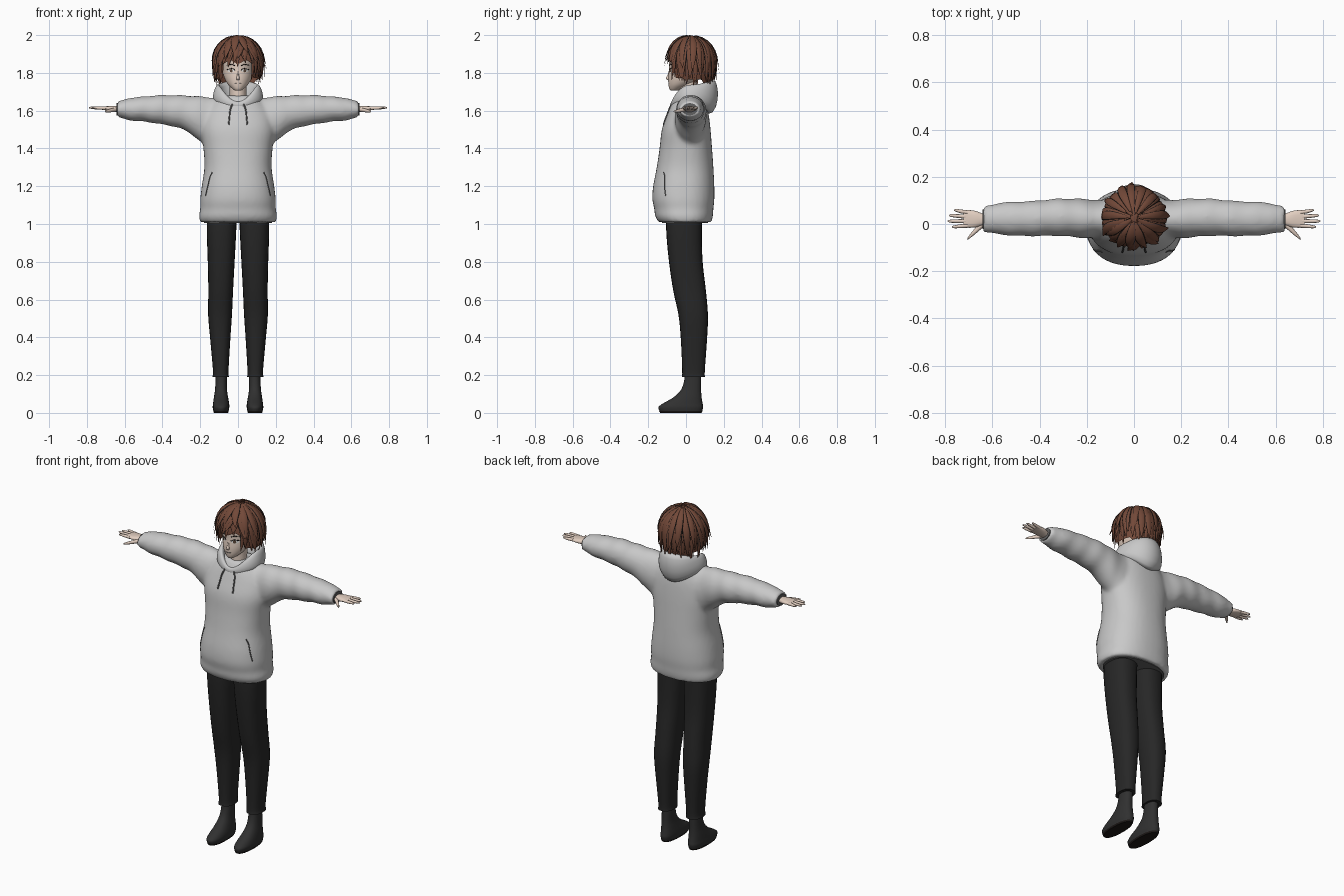
import bpy, bmesh, random
from math import sin, cos, pi, copysign
from mathutils import Vector
from mathutils.bvhtree import BVHTree

random.seed(4)
if "Cube" in bpy.data.objects:
    bpy.data.objects.remove(bpy.data.objects["Cube"])


def material(name, r, g, b):
    m = bpy.data.materials.new(name)
    m.use_nodes = True
    m.diffuse_color = (r, g, b, 1)
    bsdf = m.node_tree.nodes["Principled BSDF"]
    bsdf.inputs["Base Color"].default_value = (r, g, b, 1)
    bsdf.inputs["Roughness"].default_value = 0.9
    return m


GREY = material("light grey cotton", .58, .58, .58)
SHADE = material("dark grey lining", .12, .12, .12)
BLACK = material("black trousers", .02, .02, .02)
SHOE = material("charcoal shoe", .03, .03, .03)
SKIN = material("pale skin", .76, .62, .53)
HAIR = material("brown hair", .17, .066, .04)
INK = material("near black line", .012, .009, .008)
WHITE = material("eye white", .8, .8, .78)
IRIS = material("brown iris", .1, .06, .04)


def finish(bm, name, mats, mirror=False, angle=0.9):
    bmesh.ops.recalc_face_normals(bm, faces=bm.faces)
    mesh = bpy.data.meshes.new(name)
    bm.to_mesh(mesh)
    bm.free()
    ob = bpy.data.objects.new(name, mesh)
    bpy.context.collection.objects.link(ob)
    for m in mats:
        mesh.materials.append(m)
    bpy.ops.object.select_all(action='DESELECT')
    ob.select_set(True)
    bpy.context.view_layer.objects.active = ob
    bpy.ops.object.shade_smooth_by_angle(angle=angle)
    if mirror:
        ob.modifiers.new("mirror", 'MIRROR').use_mirror_merge = False
    return ob


def resample(rows, k=4):
    """Smooth curve through the given rows of numbers."""
    out = []
    for i in range(len(rows) - 1):
        a, b, c, d = (rows[max(0, min(len(rows) - 1, i + j))] for j in (-1, 0, 1, 2))
        for s in range(k):
            t = s / k
            out.append([q + .5 * t * (r - p + t * (2*p - 5*q + 4*r - e + t * (3*(q - r) + e - p)))
                        for p, q, r, e in zip(a, b, c, d)])
    return out + [list(rows[-1])]


def bridge(bm, rings, closed=True, mat=lambda i: 0):
    n = len(rings[0])
    for lo, hi in zip(rings, rings[1:]):
        for i in range(n if closed else n - 1):
            j = (i + 1) % n
            bm.faces.new((lo[i], lo[j], hi[j], hi[i])).material_index = mat(i)


def loft(bm, rows, axis='z', n=24, power=2.0, flip=1, ripple=0):
    """Rows are (position, low u, high u, low v, high v)."""
    rings = []
    for t, u0, u1, v0, v1 in resample(rows):
        ring = []
        for i in range(n):
            a = 2 * pi * i / n
            k = 1 + ripple * sin(t * 62 + 1.5 * sin(a))
            u = (u0 + u1) / 2 + (u1 - u0) / 2 * k * copysign(abs(cos(a)) ** (2 / power), cos(a))
            v = (v0 + v1) / 2 + (v1 - v0) / 2 * k * copysign(abs(sin(a)) ** (2 / power), sin(a))
            ring.append(bm.verts.new((u, v, t) if axis == 'z' else (flip * t, u, v)))
        rings.append(ring)
    bridge(bm, rings)
    bm.faces.new(rings[0])
    bm.faces.new(rings[-1])


def part(name, rows, mat, mirror=False, **kw):
    bm = bmesh.new()
    loft(bm, rows, **kw)
    return finish(bm, name, [mat], mirror)


def sym(rows):
    return [(z, -w, w, f, b) for z, w, f, b in rows]


# Hoodie body and sleeves fused into one garment
bm = bmesh.new()
loft(bm, sym([(1.01, .2, -.145, .135), (1.04, .207, -.163, .142), (1.08, .2, -.168, .145),
              (1.13, .2, -.178, .15), (1.2, .192, -.174, .15), (1.3, .178, -.155, .145),
              (1.4, .183, -.14, .138), (1.5, .195, -.128, .13), (1.58, .18, -.1, .12),
              (1.64, .14, -.075, .105), (1.68, .09, -.05, .09)]), n=40, power=2.3)
for side in (1, -1):
    loft(bm, [(.05, -.05, .09, 1.48, 1.65), (.13, -.06, .1, 1.4, 1.67), (.2, -.06, .105, 1.435, 1.675),
              (.26, -.055, .108, 1.485, 1.68), (.33, -.05, .107, 1.513, 1.682), (.42, -.052, .098, 1.53, 1.682),
              (.5, -.05, .095, 1.542, 1.675), (.57, -.045, .09, 1.548, 1.668), (.61, -.037, .08, 1.558, 1.655),
              (.638, -.035, .075, 1.565, 1.65)], axis='x', n=32, flip=side, ripple=.025)
hoodie = finish(bm, "hoodie", [GREY])
remesh = hoodie.modifiers.new("fuse", 'REMESH')
remesh.mode = 'VOXEL'
remesh.voxel_size = .011
remesh.use_smooth_shade = True
soft = hoodie.modifiers.new("soften", 'SMOOTH')
soft.iterations = 5

# Dark openings at the cuffs and hem
part("cuff_opening", [(.62, -.022, .062, 1.575, 1.64), (.642, -.022, .062, 1.575, 1.64)], SHADE, True, axis='x')
part("hem_opening", sym([(1.006, .18, -.127, .117), (1.03, .18, -.127, .117)]), SHADE, n=40, power=2.3)

# Hood lying open behind the neck: one profile blended from front to side to back
front = [(.085, 1.6), (.105, 1.615), (.103, 1.64), (.092, 1.65), (.075, 1.64), (.068, 1.6)]
flank = [(.13, 1.63), (.138, 1.675), (.122, 1.725), (.108, 1.742), (.092, 1.73), (.08, 1.65)]
back = [(.1, 1.56), (.145, 1.615), (.155, 1.7), (.137, 1.772), (.11, 1.76), (.05, 1.64)]
bm = bmesh.new()
rings = []
for i in range(32):
    a = 2 * pi * i / 32
    w = cos(a) ** 2
    end = front if cos(a) > 0 else back
    ring = []
    for (r0, z0), (r1, z1) in zip(end, flank):
        r, z = r0 * w + r1 * (1 - w), z0 * w + z1 * (1 - w)
        ring.append(bm.verts.new((r * sin(a), .02 - r * cos(a), z)))
    rings.append(ring)
bridge(bm, rings + rings[:1])
hood = finish(bm, "hood", [GREY], angle=3)
hood.modifiers.new("round", 'SUBSURF').levels = 1

# Trousers and shoes
part("trouser_leg", [(.19, .048, .136, -.022, .1), (.23, .05, .133, -.02, .1), (.4, .04, .148, -.028, .112),
                     (.52, .032, .158, -.04, .116), (.65, .026, .157, -.068, .105), (.8, .018, .16, -.09, .088),
                     (.95, .01, .165, -.104, .084), (1.06, .006, .165, -.105, .085)], BLACK, True, power=2.4)
part("shoe", [(.008, .05, .13, -.14, .085), (.03, .046, .134, -.146, .091), (.05, .047, .132, -.122, .088),
              (.08, .052, .128, -.07, .083), (.12, .058, .122, -.028, .08), (.17, .059, .119, -.01, .08),
              (.23, .06, .118, -.005, .08)], SHOE, True, power=2.3)
part("shoe_sole", [(0, .053, .127, -.137, .082), (.009, .049, .131, -.142, .087)], INK, True, power=2.3)

# Hands
bm = bmesh.new()
loft(bm, [(.6, -.008, .042, 1.585, 1.625), (.64, -.006, .044, 1.592, 1.624), (.67, -.014, .055, 1.597, 1.625),
          (.7, -.016, .059, 1.602, 1.623), (.722, -.014, .057, 1.605, 1.621)], axis='x', n=16, power=2.4)
for base, tip, reach in ((-.007, -.012, .772), (.012, .012, .79), (.031, .036, .785), (.049, .058, .764)):
    mid = (base + tip) / 2
    loft(bm, [(.705, base - .009, base + .009, 1.604, 1.622), ((.705 + reach) / 2, mid - .008, mid + .008, 1.606, 1.622),
              (reach - .01, tip - .006, tip + .006, 1.61, 1.621), (reach, tip - .002, tip + .002, 1.613, 1.617)],
         axis='x', n=10)
loft(bm, [(.638, -.012, .02, 1.595, 1.618), (.665, -.036, -.008, 1.592, 1.613), (.69, -.056, -.037, 1.59, 1.606),
          (.705, -.067, -.058, 1.592, 1.6)], axis='x', n=10)
finish(bm, "hand", [SKIN], True)

# Head, neck and nose
part("neck", sym([(1.56, .05, -.04, .06), (1.65, .044, -.04, .055), (1.77, .045, -.04, .06)]), SKIN)
head = part("head", sym([(1.706, .016, -.08, -.045), (1.716, .03, -.088, -.02), (1.74, .054, -.093, .03),
                         (1.775, .073, -.094, .08), (1.82, .083, -.09, .115), (1.88, .086, -.088, .12),
                         (1.94, .065, -.06, .1), (1.965, .03, -.02, .06)]), SKIN, n=32)
part("nose", sym([(1.762, .008, -.098, -.08), (1.772, .009, -.107, -.08), (1.79, .005, -.098, -.08),
                  (1.815, .003, -.09, -.08)]), SKIN, n=10)

# Drawn details laid on a surface
bpy.context.view_layer.update()
graph = bpy.context.evaluated_depsgraph_get()
trees = {ob: BVHTree.FromObject(ob, graph) for ob in (hoodie, head)}


def on_front(target, x, z, lift):
    hit = trees[target].ray_cast(Vector((x, -1, z)), Vector((0, 1, 0)))[0]
    return Vector((x, (hit.y if hit else -.08) - lift, z))


def line(name, points, target, radius, mat):
    for side, label in ((1, "left_"), (-1, "right_")):
        curve = bpy.data.curves.new(label + name, 'CURVE')
        curve.dimensions = '3D'
        curve.bevel_depth = radius
        curve.bevel_resolution = 1
        path = resample(points)
        spline = curve.splines.new('POLY')
        spline.points.add(len(path) - 1)
        for p, (x, z) in zip(spline.points, path):
            p.co = (*on_front(target, side * x, z, radius * .5), 1)
        curve.materials.append(mat)
        bpy.context.collection.objects.link(bpy.data.objects.new(label + name, curve))


def plate(name, x, z, w, h, lift, mat):
    bm = bmesh.new()
    bm.faces.new([bm.verts.new(on_front(head, x + w * cos(i * pi / 6), z + h * sin(i * pi / 6), lift))
                  for i in range(12)])
    bmesh.ops.triangulate(bm, faces=bm.faces)
    finish(bm, name, [mat], True)


line("pocket_edge", [(.135, 1.275), (.148, 1.25), (.16, 1.2), (.172, 1.15)], hoodie, .003, SHADE)
line("drawstring", [(.03, 1.635), (.042, 1.6), (.046, 1.56), (.05, 1.525)], hoodie, .004, SHADE)
plate("eye", .037, 1.812, .019, .009, .002, WHITE)
plate("iris", .036, 1.812, .008, .009, .004, IRIS)
line("upper_lash", [(.016, 1.815), (.034, 1.823), (.058, 1.817)], head, .002, INK)
line("brow", [(.016, 1.838), (.036, 1.845), (.06, 1.84)], head, .002, INK)
line("mouth", [(0, 1.744), (.009, 1.744), (.018, 1.746)], head, .0013, SHADE)

# Hair: a close cap with layered pointed locks
CENTRE = Vector((0, .027, 1.86))


def hair_point(phi, theta, scale=1.0, flick=0.0):
    drop = max(0, theta - pi / 2)
    r = sin(min(theta, pi / 2)) * (1 - .17 * drop * drop + flick) * scale
    z = cos(theta) * scale if not drop else -drop
    return CENTRE + Vector((.124 * r * sin(phi), -.124 * r * cos(phi), .128 * z))


def hair_end(phi):
    """Polar reach of the hair: short fringe, long sides, full back."""
    p = abs((phi + pi) % (2 * pi) - pi)
    z = 1.838 - .01 * cos(p * 9) if p < .7 else 1.755 if p < 1.2 else 1.745 if p < 2.2 else 1.725
    return pi / 2 + (CENTRE.z - z) / .128


bm = bmesh.new()
cap = [[bm.verts.new(hair_point(2 * pi * i / 48, .05 + (hair_end(2 * pi * i / 48) - .2) * k / 10))
        for i in range(48)] for k in range(11)]
bridge(bm, cap)
bm.faces.new(cap[0])


def lock(phi, start, end, width, scale, flick, sway):
    rings = []
    for k in range(9):
        t = k / 8
        f = phi + sway * t * t
        centre = hair_point(f, start + (end - start) * t, scale, flick * t ** 4)
        across = Vector((cos(f), sin(f), 0))
        along = hair_point(f, start + (end - start) * t + .05, scale) - centre
        out = across.cross(along).normalized()
        if out.dot(centre - CENTRE) < 0:
            out = -out
        w = width * (.25 + .75 * sin(pi * min(.5, t * .9))) * (1 - t ** 3) + .0008
        shape = ((-1, 0), (-.82, .2), (0, .3), (.82, .2), (1, 0), (0, -.25))
        rings.append([bm.verts.new(centre + across * w * u + out * w * v) for u, v in shape])
    bridge(bm, rings, mat=lambda i: 1 if i in (0, 3) else 0)
    bm.faces.new(rings[0])
    bm.faces.new(rings[-1])


for layer, (count, scale, shorten) in enumerate(((30, 1.0, 0), (24, 1.05, .22), (15, 1.08, .6))):
    for i in range(count):
        phi = 2 * pi * (i + random.uniform(-.3, .3)) / count + layer
        lock(phi, random.uniform(.08, .35), hair_end(phi) - shorten + random.uniform(-.12, .15),
             random.uniform(.018, .026), scale + random.uniform(-.01, .015),
             random.choice((0, .04, .1, .16)), random.uniform(-.22, .22))
finish(bm, "hair", [HAIR, INK], angle=.8)
